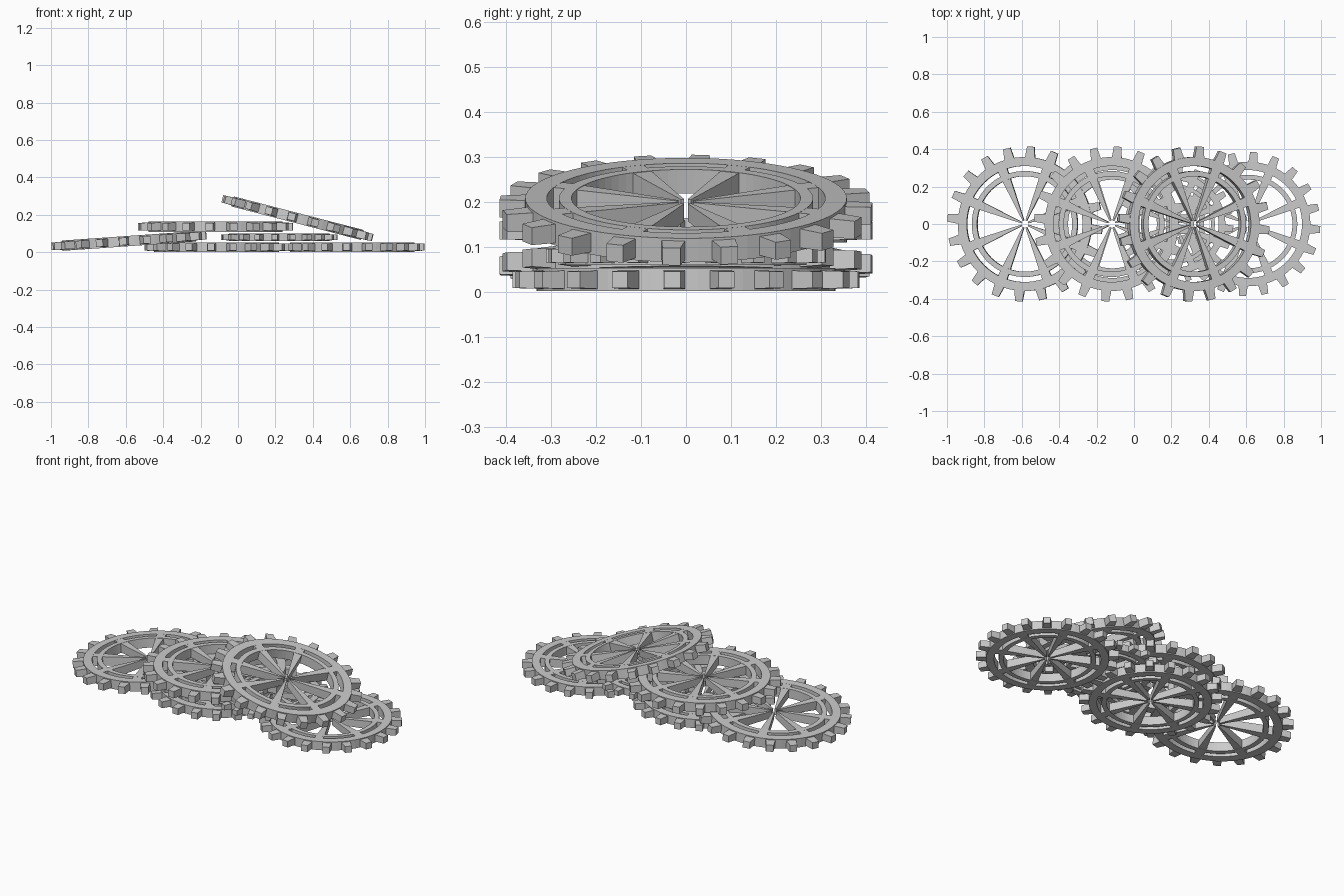
import bpy, bmesh
from math import sin, cos, pi, radians

if "Cube" in bpy.data.objects:
    bpy.data.objects.remove(bpy.data.objects["Cube"])

TEETH, SPOKES = 20, 8
SEG = 80


def polar(r, a, z):
    return (r * cos(a), r * sin(a), z)


def block(bm, a, r0, r1, w0, w1, h0, h1):
    """Tapered bar lying along angle a, from radius r0 to r1 (half widths, half heights)."""
    c, s = cos(a), sin(a)
    v = []
    for r, w, h in ((r0, w0, h0), (r1, w1, h1)):
        for y, z in ((-w, -h), (w, -h), (w, h), (-w, h)):
            v.append(bm.verts.new((r * c - y * s, r * s + y * c, z)))
    for f in ((3, 2, 1, 0), (4, 5, 6, 7), (0, 1, 5, 4), (1, 2, 6, 5), (2, 3, 7, 6), (3, 0, 4, 7)):
        bm.faces.new([v[i] for i in f])


def ring(bm, r0, r1, h):
    """Closed flat ring with a rectangular section."""
    rows = []
    for i in range(SEG):
        a = 2 * pi * i / SEG
        rows.append([bm.verts.new(polar(r, a, z))
                     for r, z in ((r0, -h), (r1, -h), (r1, h), (r0, h))])
    for i in range(SEG):
        p, q = rows[i], rows[(i + 1) % SEG]
        for k in range(4):
            m = (k + 1) % 4
            bm.faces.new((p[k], q[k], q[m], p[m]))


def gear(name, x, z, scale=1.0, tilt=0.0):
    bm = bmesh.new()
    # outer and inner rims
    ring(bm, 0.31, 0.358, 0.0275)
    ring(bm, 0.255, 0.283, 0.0275)
    # teeth
    for i in range(TEETH):
        block(bm, radians(-4.5) + 2 * pi * i / TEETH, 0.35, 0.415, 0.027, 0.02, 0.022, 0.02)
    # rim bridges and wedge spokes
    for i in range(SPOKES):
        a = 2 * pi * (i + 0.5) / SPOKES
        block(bm, a, 0.275, 0.318, 0.024, 0.026, 0.0273, 0.0273)
        block(bm, a, 0.02, 0.262, 0.004, 0.023, 0.02, 0.0265)
    bmesh.ops.recalc_face_normals(bm, faces=bm.faces)
    me = bpy.data.meshes.new(name)
    bm.to_mesh(me)
    bm.free()
    ob = bpy.data.objects.new(name, me)
    ob.location = (x, 0, z)
    ob.rotation_euler = (0, radians(tilt), 0)
    ob.scale = (scale,) * 3
    bpy.context.collection.objects.link(ob)


# pile of gears
gear("bottom_gear_right", 0.61, 0.027, 0.93)
gear("bottom_gear_left", -0.115, 0.027, 0.93)
gear("small_middle_gear", 0.22, 0.08, 0.75)
gear("leaning_gear_left", -0.583, 0.06, 1.0, -4.0)
gear("upper_gear", -0.12, 0.137)
gear("leaning_gear_top", 0.318, 0.182, 1.0, 14.5)
